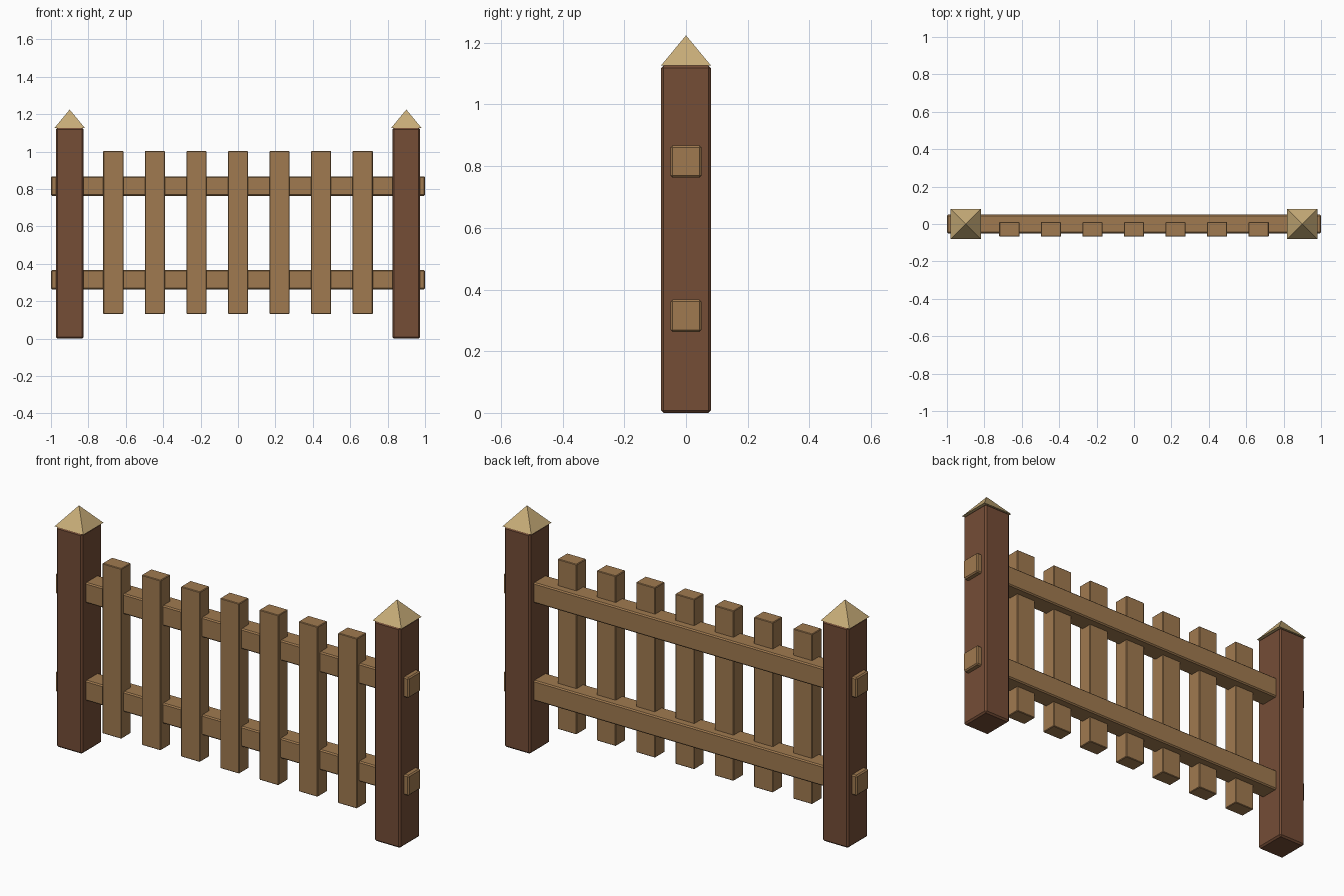
import bpy, math

if "Cube" in bpy.data.objects:
    bpy.data.objects.remove(bpy.data.objects["Cube"])


def material(name, rgb):
    m = bpy.data.materials.new(name)
    m.diffuse_color = (*rgb, 1)
    m.use_nodes = True
    m.node_tree.nodes["Principled BSDF"].inputs["Base Color"].default_value = m.diffuse_color
    return m


DARK = material("dark_wood", (0.178, 0.074, 0.037))
WOOD = material("light_wood", (0.352, 0.195, 0.080))
CAP = material("cap_wood", (0.578, 0.418, 0.188))


def beam(name, size, center, mat, bevel):
    bpy.ops.mesh.primitive_cube_add(size=1, location=center)
    ob = bpy.context.object
    ob.name = name
    ob.scale = size
    bpy.ops.object.transform_apply(location=False, rotation=False, scale=True)
    mod = ob.modifiers.new("edge_bevel", 'BEVEL')
    mod.width = bevel
    mod.segments = 1
    ob.data.materials.append(mat)
    return ob


# Posts with pyramid caps
POST_H, CAP_H, CAP_W = 1.126, 0.098, 0.163
for side, x in (("left", -0.9), ("right", 0.9)):
    beam(f"{side}_post", (0.148, 0.162, POST_H), (x, 0, POST_H / 2), DARK, 0.008)
    bpy.ops.mesh.primitive_cone_add(vertices=4, radius1=CAP_W / math.sqrt(2), radius2=0,
                                    depth=CAP_H, location=(x, 0, POST_H + CAP_H / 2),
                                    rotation=(0, 0, math.pi / 4))
    cap = bpy.context.object
    cap.name = f"{side}_post_cap"
    cap.data.materials.append(CAP)

# Horizontal rails running through the posts
for label, z in (("lower", 0.315), ("upper", 0.815)):
    beam(f"{label}_rail", (2.0, 0.1, 0.104), (0, 0, z), WOOD, 0.006)

# Pickets set into the front of the rails
for i in range(7):
    beam(f"picket_{i + 1}", (0.108, 0.078, 0.87), ((i - 3) * 0.2222, -0.029, 0.567), WOOD, 0.003)
